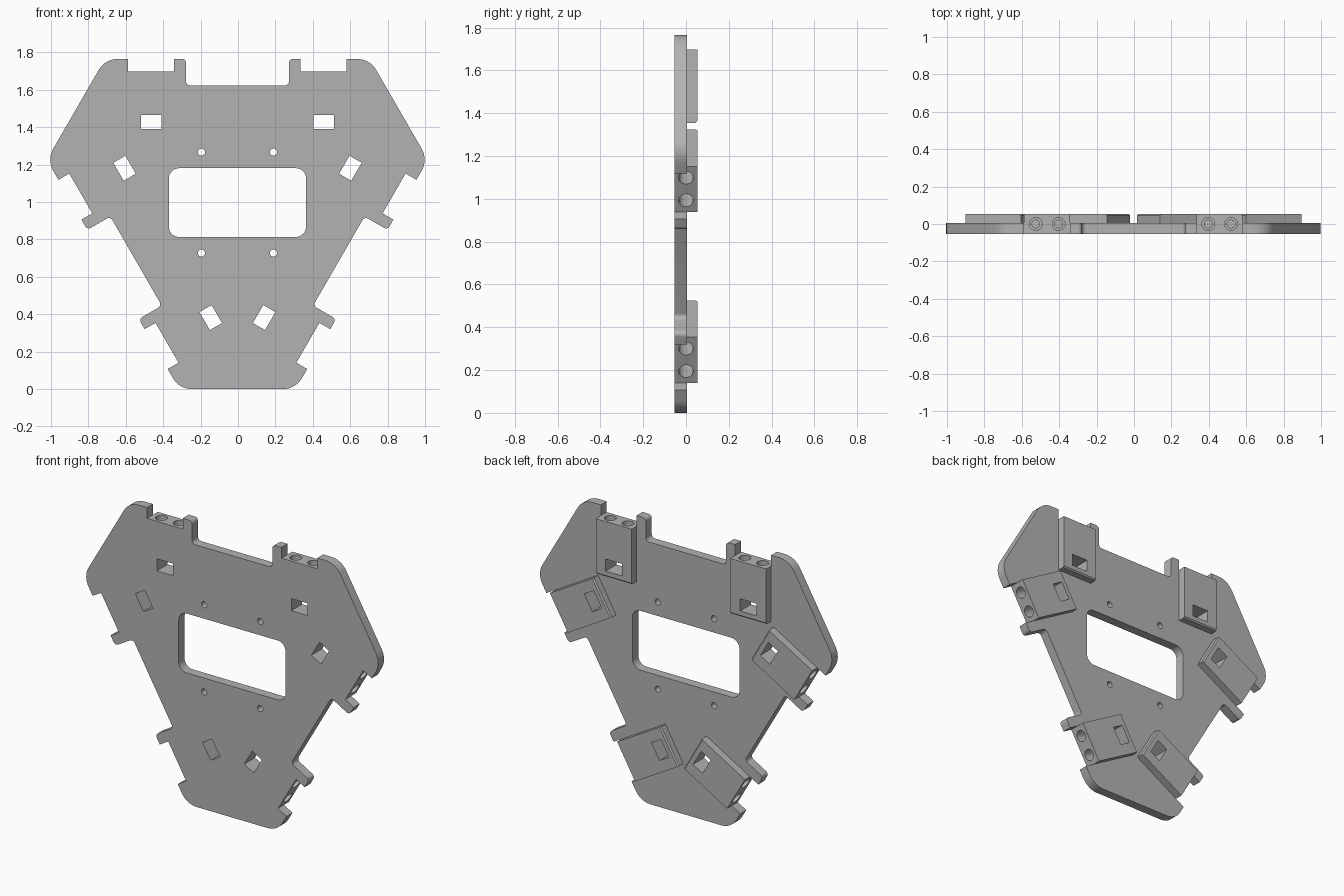
import bpy, bmesh, math
from mathutils import Vector, Matrix

if "Cube" in bpy.data.objects:
    bpy.data.objects.remove(bpy.data.objects["Cube"], do_unlink=True)

CX, CZ = -0.003, 0.997                 # centre of the three-fold symmetry
FRONT, MID, BACK = -0.053, 0.005, 0.053
NOTCH_IN, NOTCH_OUT, NOTCH_V = 0.338, 0.584, 0.701
BLOCK_U = (NOTCH_IN + NOTCH_OUT) / 2

grey = bpy.data.materials.new("plain grey")
grey.use_nodes = True
colour = (0.45, 0.45, 0.45, 1)
grey.diffuse_color = colour
grey.node_tree.nodes["Principled BSDF"].inputs["Base Color"].default_value = colour


def side_matrix(k):
    """Frame of one side: x along the edge, z outward."""
    return Matrix.Translation((CX, 0, CZ)) @ Matrix.Rotation(math.radians(120 * k), 4, 'Y')


def rounded(corners, steps=8):
    """Polygon from (x, z, radius) corners."""
    out = []
    for i, (x, z, r) in enumerate(corners):
        p = Vector((x, z))
        if r == 0:
            out.append(p)
            continue
        a = (Vector(corners[i - 1][:2]) - p).normalized()
        b = (Vector(corners[(i + 1) % len(corners)][:2]) - p).normalized()
        half = a.angle(b) / 2
        centre = p + (a + b).normalized() * (r / math.sin(half))
        start = p + a * (r / math.tan(half)) - centre
        end = p + b * (r / math.tan(half)) - centre
        sweep = start.angle_signed(end)
        for s in range(steps + 1):
            out.append(centre + Matrix.Rotation(-sweep * s / steps, 2) @ start)
    return out


def prism(bm, points, offset, matrix):
    """Extrude a closed loop of 3D points along offset."""
    verts = [bm.verts.new(matrix @ Vector(p)) for p in points]
    face = bm.faces.new(verts)
    ext = bmesh.ops.extrude_face_region(bm, geom=[face])
    moved = [g for g in ext["geom"] if isinstance(g, bmesh.types.BMVert)]
    bmesh.ops.translate(bm, verts=moved, vec=matrix.to_3x3() @ Vector(offset))


def slab(bm, outline, y0, y1, matrix):
    prism(bm, [(p[0], y0, p[1]) for p in outline], (0, y1 - y0, 0), matrix)


def box_outline(u, v, w, h, r=0):
    return rounded([(u - w, v - h, r), (u - w, v + h, r), (u + w, v + h, r), (u + w, v - h, r)])


def screw_hole(bm, u, matrix):
    """Stepped round pocket running inward from the edge."""
    rings = []
    for r, v in ((0.034, NOTCH_V + 0.03), (0.034, 0.58), (0.021, 0.58), (0.021, 0.53)):
        rings.append([bm.verts.new(matrix @ Vector((u + r * math.cos(t), r * math.sin(t), v)))
                      for t in (math.tau * i / 24 for i in range(24))])
    for a, b in zip(rings, rings[1:]):
        for i in range(24):
            j = (i + 1) % 24
            bm.faces.new((a[i], a[j], b[j], b[i]))
    bm.faces.new(rings[0])
    bm.faces.new(rings[-1])


def finish(bm, name):
    bmesh.ops.recalc_face_normals(bm, faces=bm.faces[:])
    mesh = bpy.data.meshes.new(name)
    bm.to_mesh(mesh)
    bm.free()
    mesh.materials.append(grey)
    obj = bpy.data.objects.new(name, mesh)
    bpy.context.collection.objects.link(obj)
    return obj


# Plate outline: the same stepped edge on three sides
half_side = [(0.275, 0.626, 0.022), (0.275, 0.768, 0.022), (NOTCH_IN, 0.768, 0),
             (NOTCH_IN, NOTCH_V, 0), (NOTCH_OUT, NOTCH_V, 0), (NOTCH_OUT, 0.768, 0),
             (0.708, 0.768, 0.118)]
side = [(-u, v, r) for u, v, r in reversed(half_side)] + half_side
corners = []
for k in range(3):
    m = side_matrix(k)
    for u, v, r in side:
        p = m @ Vector((u, 0, v))
        corners.append((p.x, p.z, r))
bm = bmesh.new()
slab(bm, rounded(corners), FRONT, MID, Matrix())
parts = [finish(bm, "plate")]

# Raised screw blocks on the back
names = ("top", "left", "right")
chamfer = 0.008
profile = [(MID, 0.358), (BACK - chamfer, 0.358), (BACK, 0.358 + chamfer),
           (BACK, NOTCH_V), (MID, NOTCH_V)]
for k in range(3):
    for s, end in ((-1, "first"), (1, "second")):
        bm = bmesh.new()
        u0 = s * BLOCK_U - (NOTCH_OUT - NOTCH_IN) / 2
        prism(bm, [(u0, y, v) for y, v in profile], (NOTCH_OUT - NOTCH_IN, 0, 0), side_matrix(k))
        parts.append(finish(bm, f"{names[k]}_{end}_screw_block"))

# Cutter: central opening, mounting holes, nut windows and screw holes
bm = bmesh.new()
centre = Matrix.Translation((CX, 0, CZ))
slab(bm, box_outline(0, 0, 0.367, 0.184, 0.055), -0.1, 0.1, centre)
for sx in (-1, 1):
    for sz in (-1, 1):
        ring = [(sx * 0.1925 + 0.019 * math.cos(t), sz * 0.27 + 0.019 * math.sin(t))
                for t in (math.tau * i / 24 for i in range(24))]
        slab(bm, ring, -0.1, 0.1, centre)
for k in range(3):
    for s in (-1, 1):
        slab(bm, box_outline(s * BLOCK_U, 0.431, 0.0555, 0.0375), -0.1, 0.1, side_matrix(k))
        for d in (-0.061, 0.061):
            screw_hole(bm, s * BLOCK_U + d, side_matrix(k))
cutter = finish(bm, "hole_cutter")
cutter.hide_render = True

for obj in parts:
    mod = obj.modifiers.new("holes", 'BOOLEAN')
    mod.operation = 'DIFFERENCE'
    mod.solver = 'EXACT'
    mod.object = cutter
    bpy.ops.object.select_all(action='DESELECT')
    bpy.context.view_layer.objects.active = obj
    obj.select_set(True)
    bpy.ops.object.modifier_apply(modifier=mod.name)
    bpy.ops.object.shade_smooth_by_angle(angle=math.radians(30))
bpy.data.objects.remove(cutter, do_unlink=True)
